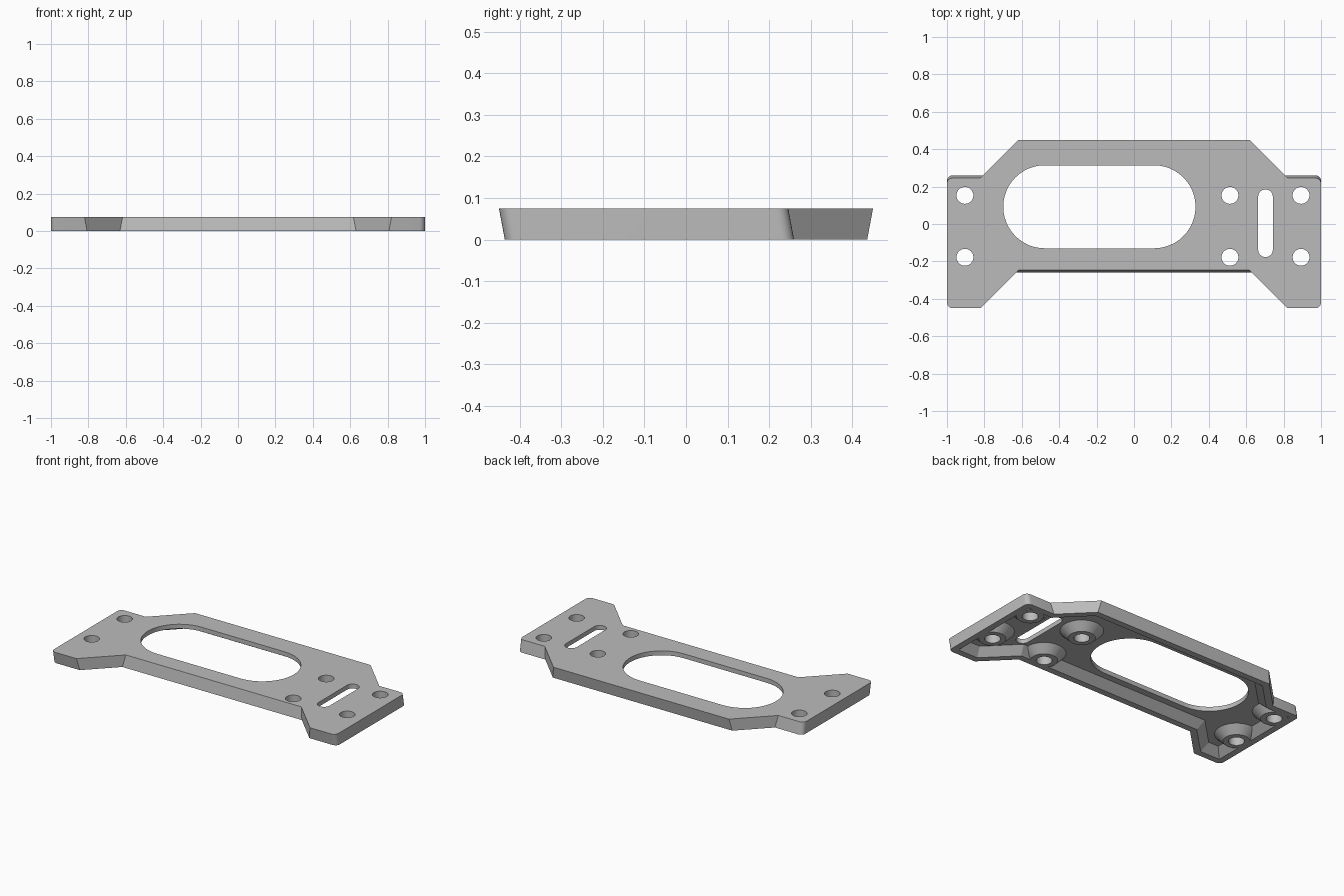
import bpy
import bmesh
from math import cos, sin, pi, radians
from mathutils import Vector

if "Cube" in bpy.data.objects:
    bpy.data.objects.remove(bpy.data.objects["Cube"], do_unlink=True)

THICK = 0.075     # plate height
FLOOR = 0.047     # depth of the underside pocket
DRAFT = 0.014     # lean of the long walls
RIM = 0.04        # flat width of the bottom rim

grey = bpy.data.materials.new("plain_grey")
grey.use_nodes = True
COLOUR = (0.5, 0.5, 0.5, 1)
grey.diffuse_color = COLOUR
grey.node_tree.nodes["Principled BSDF"].inputs["Base Color"].default_value = COLOUR


def outline(draft=0.0):
    """Plate outline, counter-clockwise, with rounded end corners."""
    out, notch, r = 0.45 - draft, 0.246 + draft, 0.03
    x_out = 0.617 + draft          # end of a diagonal at the long edge
    x_notch = 0.617 + 0.45 - notch  # end of a diagonal at the notch

    def corner(sx, sy, y, start):
        return [Vector((sx * (1 - r) + r * cos(start + k * pi / 12),
                        sy * (y - r) + r * sin(start + k * pi / 12))) for k in range(7)]

    pts = corner(-1, -1, out, pi)
    pts += [Vector(p) for p in ((-x_notch - notch + 0.246 + draft, -out),
                                (-x_out, -notch), (x_out, -notch), (x_notch, -out))]
    pts += corner(1, -1, out, 1.5 * pi) + corner(1, 1, notch, 0)
    pts += [Vector(p) for p in ((x_notch, notch), (x_out, out), (-x_out, out), (-x_notch, notch))]
    return pts + corner(-1, 1, notch, pi / 2)


def sharp_outline(inset):
    """Bottom outline without corner rounding, moved inward."""
    o, n = 0.45 - DRAFT, 0.246 + DRAFT
    a, b = 0.617 + DRAFT, 0.821 - DRAFT
    pts = [Vector(p) for p in ((-1, -o), (-b, -o), (-a, -n), (a, -n), (b, -o), (1, -o),
                               (1, n), (b, n), (a, o), (-a, o), (-b, n), (-1, n))]
    result = []
    for i, p in enumerate(pts):
        e1 = (p - pts[i - 1]).normalized()
        e2 = (pts[(i + 1) % len(pts)] - p).normalized()
        n1, n2 = Vector((-e1.y, e1.x)), Vector((-e2.y, e2.x))
        result.append(p + (n1 + n2) * inset / (1 + n1.dot(n2)))
    return result


def stadium(x, y, half_x, half_y, steps=24):
    """Circle or rounded slot outline."""
    r = min(half_x, half_y)
    pts = []
    for sx, sy, start in ((1, 1, 0), (-1, 1, 1), (-1, -1, 2), (1, -1, 3)):
        for k in range(steps // 2 + 1):
            a = (start + 2 * k / steps) * pi / 2
            p = Vector((x + sx * (half_x - r) + r * cos(a), y + sy * (half_y - r) + r * sin(a)))
            if not pts or ((p - pts[-1]).length > 1e-5 and (p - pts[0]).length > 1e-5):
                pts.append(p)
    return pts


def loft(name, low, z_low, high, z_high):
    """Solid between two matching outlines."""
    bm = bmesh.new()
    lo = [bm.verts.new((p.x, p.y, z_low)) for p in low]
    hi = [bm.verts.new((p.x, p.y, z_high)) for p in high]
    bm.faces.new(lo[::-1])
    bm.faces.new(hi)
    for i in range(len(lo)):
        j = (i + 1) % len(lo)
        bm.faces.new((lo[i], lo[j], hi[j], hi[i]))
    mesh = bpy.data.meshes.new(name)
    bm.to_mesh(mesh)
    bm.free()
    mesh.materials.append(grey)
    obj = bpy.data.objects.new(name, mesh)
    bpy.context.collection.objects.link(obj)
    return obj


def subtract(target, cutter):
    """Cut one solid out of another and drop the cutter."""
    mod = target.modifiers.new("cut", 'BOOLEAN')
    mod.operation, mod.solver, mod.object = 'DIFFERENCE', 'EXACT', cutter
    bpy.context.view_layer.update()
    graph = bpy.context.evaluated_depsgraph_get()
    mesh = bpy.data.meshes.new_from_object(target.evaluated_get(graph))
    target.modifiers.clear()
    target.data = mesh
    bpy.data.objects.remove(cutter, do_unlink=True)


# Plate body with leaning long walls
plate = loft("mounting_plate", outline(DRAFT), 0, outline(), THICK)

# Underside pocket with sloped walls, leaving a boss round each hole
low = -0.01
pocket = loft("pocket_cutter", sharp_outline(RIM + low), low, sharp_outline(RIM + FLOOR), FLOOR)
holes = [(x, y) for x in (-0.904, 0.513, 0.893) for y in (0.153, -0.178)]
for x, y in holes:
    r0, r1 = 0.077 - 0.02, 0.077 + 0.06
    subtract(pocket, loft("boss_cutter", stadium(x, y, r0, r0), -0.02, stadium(x, y, r1, r1), 0.06))
subtract(plate, pocket)

# Through holes, large opening and narrow slot
openings = [(x, y, 0.045, 0.045) for x, y in holes]
openings += [(-0.185, 0.092, 0.514, 0.222), (0.703, 0.004, 0.039, 0.181)]
for x, y, hx, hy in openings:
    shape = stadium(x, y, hx, hy)
    subtract(plate, loft("opening_cutter", shape, -0.1, shape, 0.2))

# Smooth round walls, sharp edges
for o in bpy.context.selected_objects:
    o.select_set(False)
plate.select_set(True)
bpy.context.view_layer.objects.active = plate
bpy.ops.object.shade_smooth_by_angle(angle=radians(30))
